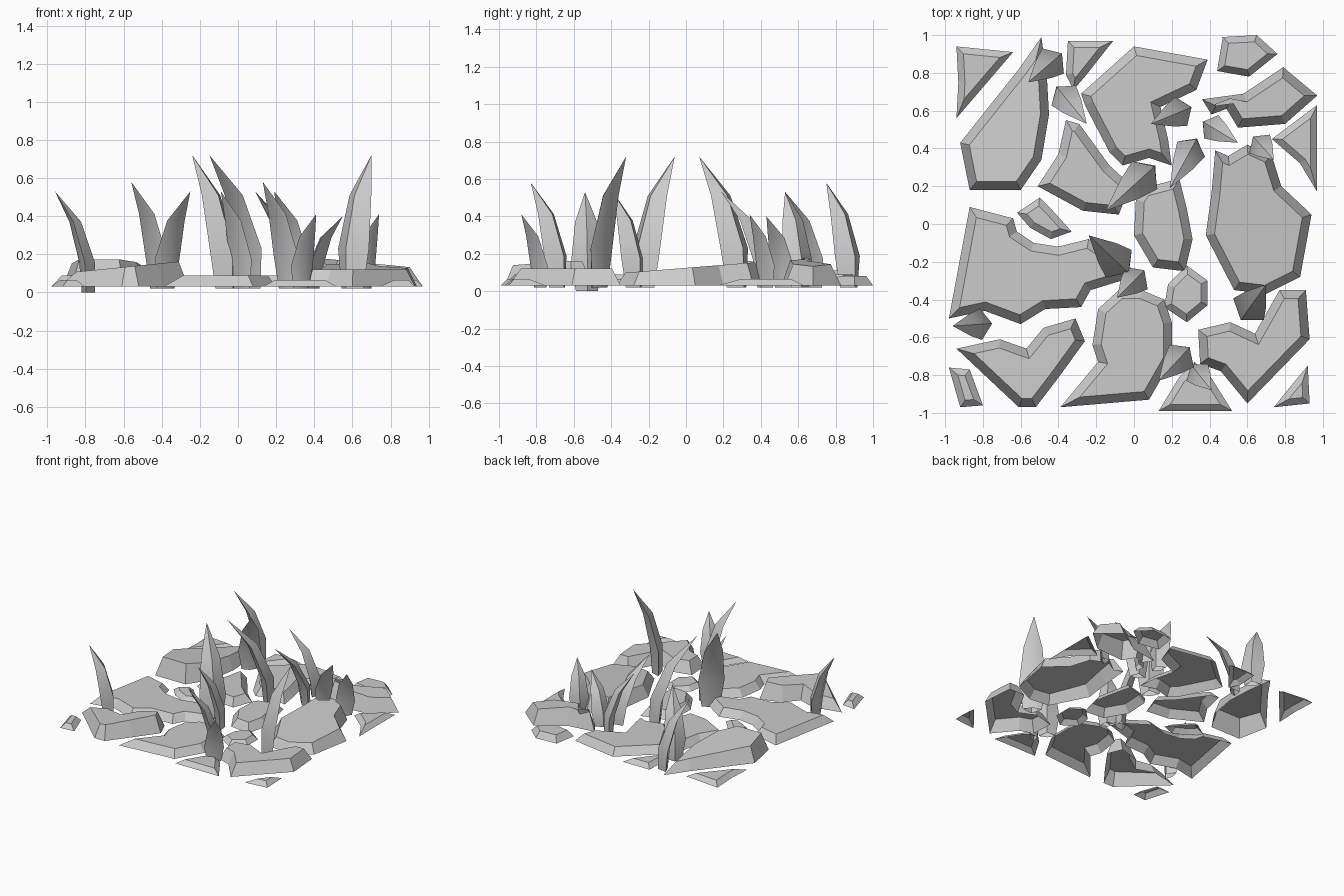
import bpy
import bmesh
import math
from mathutils import Vector

cube = bpy.data.objects.get("Cube")
if cube:
    bpy.data.objects.remove(cube, do_unlink=True)

# One stone colour
stone = bpy.data.materials.new("stone_grey")
stone.use_nodes = True
grey = (0.6, 0.6, 0.6, 1)
stone.diffuse_color = grey
stone.node_tree.nodes["Principled BSDF"].inputs["Base Color"].default_value = grey


def make_object(name, bm):
    mesh = bpy.data.meshes.new(name)
    bm.to_mesh(mesh)
    bm.free()
    mesh.materials.append(stone)
    obj = bpy.data.objects.new(name, mesh)
    bpy.context.collection.objects.link(obj)
    return obj


def slab(name, outline, top=0.09, slope=(0, 0), rim=0.045, bottom=0.03):
    """Open-bottomed slab: an outline in hundredths, inset and raised to a sloped top."""
    bm = bmesh.new()
    verts = [bm.verts.new((x / 100, y / 100, bottom)) for x, y in outline]
    face = bm.faces.new(verts)
    face.normal_update()
    if face.normal.z < 0:
        face.normal_flip()
    bmesh.ops.inset_individual(bm, faces=[face], thickness=rim, use_even_offset=True)
    middle = face.calc_center_median()
    for v in face.verts:
        v.co.z = top + slope[0] * (v.co.x - middle.x) + slope[1] * (v.co.y - middle.y)
    bm.normal_update()
    make_object(name, bm)


def pebble(name, outline, top=0.065):
    slab(name, outline, top, rim=0.035)


def spike(name, base, tip, height, bottom=0.02):
    """Curved pointed blade with a diamond section, leaning from base to tip."""
    start, end = Vector(base) / 100, Vector(tip) / 100
    lean = (end - start).normalized()
    side = Vector((-lean.y, lean.x))
    size = 0.45 + height
    bm = bmesh.new()
    rows = []
    # Each row: height share, lean share, half width, half depth
    for up, along, wide, deep in ((0, 0, 0.06, 0.05), (0.3, 0.06, 0.085, 0.06),
                                  (0.7, 0.42, 0.06, 0.045)):
        c = start.lerp(end, along)
        z = bottom + (height - bottom) * up
        corners = (lean * deep * 0.4, side * wide, -lean * deep, -side * wide)
        rows.append([bm.verts.new((*(c + k * size), z)) for k in corners])
    point = bm.verts.new((*end, height))
    for i in range(4):
        j = (i + 1) % 4
        for low, high in zip(rows, rows[1:]):
            bm.faces.new((low[i], low[j], high[j], high[i]))
        bm.faces.new((rows[-1][i], rows[-1][j], point))
    bmesh.ops.recalc_face_normals(bm, faces=bm.faces)
    obj = make_object(name, bm)
    bpy.ops.object.select_all(action="DESELECT")
    obj.select_set(True)
    bpy.context.view_layer.objects.active = obj
    bpy.ops.object.shade_smooth_by_angle(angle=math.radians(35))


# Large slabs, back row
slab("back_left_slab", [(-49, 99), (-46, 76), (-45, 58), (-49, 34), (-60, 18), (-87, 18),
                        (-92, 43), (-61, 82)], 0.14, (0, -0.11))
slab("back_centre_slab", [(0, 94), (39, 87), (33, 71), (14, 62), (18, 45), (20, 31), (8, 35),
                          (-6, 31), (-13, 38), (-26, 63), (-28, 69)])
slab("back_right_slab", [(36, 66), (58, 69), (79, 83), (97, 68), (80, 53), (55, 51), (49, 61),
                         (41, 58)], 0.16, (-0.1, 0))

# Large slabs, middle row
slab("inner_left_slab", [(-36, 55), (-29, 53), (-13, 31), (-2, 21), (-8, 5), (-27, 7),
                         (-51, 20), (-40, 37)])
slab("left_slab", [(-87, 9), (-64, 3), (-62, -4), (-53, -10), (-40, -12), (-24, -8), (4, -27),
                   (-10, -31), (-23, -35), (-28, -44), (-47, -45), (-60, -53), (-79, -46),
                   (-98, -50)])
slab("centre_slab", [(5, 19), (24, 24), (28, 8), (31, -8), (27, -25), (10, -23), (0, -6),
                     (1, 13)])
slab("right_slab", [(43, 39), (50, 36), (60, 42), (73, 36), (78, 20), (94, 5), (88, -28),
                    (70, -37), (53, -35), (38, -6), (41, 16)], 0.13, (0, 0.08))

# Large slabs, front row
slab("front_left_slab", [(-31, -50), (-26, -62), (-39, -80), (-52, -97), (-61, -97), (-94, -66),
                         (-71, -61), (-57, -66), (-48, -55)], 0.14, (0.1, 0))
slab("front_centre_slab", [(4, -35), (16, -40), (20, -52), (20, -72), (8, -93), (-39, -97),
                           (-19, -73), (-22, -64), (-19, -45), (-8, -35)])
slab("front_right_slab", [(34, -56), (51, -52), (64, -58), (77, -35), (91, -35), (93, -61),
                          (60, -95), (46, -78), (35, -74)], 0.12)

# Small stones filling the gaps and corners
pebble("back_left_corner_stone", [(-94, 94), (-64, 91), (-94, 56), (-93, 75)])
pebble("back_stone", [(-35, 97), (-11, 97), (-26, 78), (-32, 71), (-36, 79)])
pebble("back_right_corner_stone", [(47, 99), (65, 100), (76, 90), (61, 78), (44, 81)], 0.08)
pebble("right_edge_stone", [(97, 63), (97, 17), (88, 32), (73, 45)])
pebble("left_inner_stone", [(-62, 6), (-50, 14), (-43, 7), (-33, -4), (-44, -8), (-55, -2)])
pebble("right_inner_stone", [(28, -22), (39, -30), (39, -43), (28, -52), (16, -44), (18, -32)])
pebble("front_left_corner_stone", [(-98, -76), (-87, -77), (-80, -96), (-92, -97)])
pebble("front_stone", [(13, -99), (52, -99), (40, -80), (32, -73), (24, -81)])
pebble("front_right_corner_stone", [(74, -97), (93, -95), (92, -75), (82, -87)])

# Tall spikes
spike("left_centre_spike", (-7, -22), (-24, -6), 0.72)
spike("centre_spike", (7, 27), (-15, 7), 0.72)
spike("right_spike", (60, -46), (70, -32), 0.72)

# Medium spikes
spike("left_edge_spike", (-80, -53), (-96, -54), 0.53, 0)
spike("back_left_spike", (-42, 87), (-56, 75), 0.58)
spike("back_inner_spike", (-38, 69), (-25, 53), 0.53)
spike("back_right_spike", (26, 60), (9, 53), 0.53)
spike("inner_right_spike", (31, 41), (19, 19), 0.53)
spike("front_spike", (26, -69), (13, -83), 0.58)
spike("front_inner_spike", (2, -28), (-9, -39), 0.53)

# Short spikes
spike("right_back_short_spike", (40, 52), (55, 43), 0.4)
spike("right_short_spike", (66, 43), (74, 34), 0.41)
spike("front_short_spike", (33, -78), (41, -88), 0.41)
